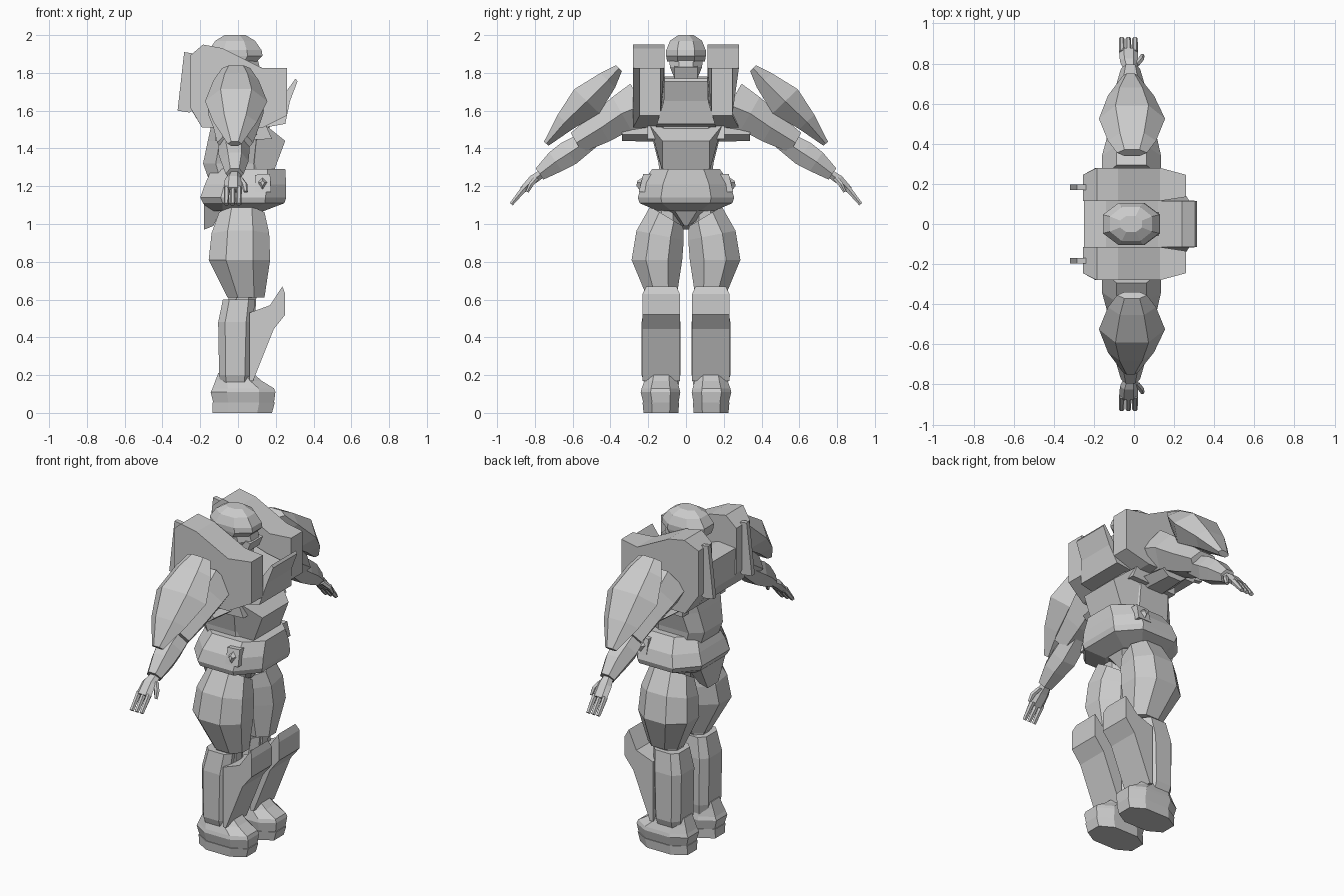
import bpy
import bmesh
from mathutils import Vector

cube = bpy.data.objects.get("Cube")
if cube:
    bpy.data.objects.remove(cube, do_unlink=True)

grey = bpy.data.materials.new("plain grey")
grey.use_nodes = True
grey.diffuse_color = (0.6, 0.6, 0.6, 1)
grey.node_tree.nodes["Principled BSDF"].inputs["Base Color"].default_value = grey.diffuse_color


def loft(name, rings, mirror=False):
    """Join equal-length point rings into a closed flat-shaded solid."""
    bm = bmesh.new()
    loops = [[bm.verts.new(point) for point in ring] for ring in rings]
    count = len(loops[0])
    for lower, upper in zip(loops, loops[1:]):
        for i in range(count):
            j = (i + 1) % count
            bm.faces.new((lower[i], lower[j], upper[j], upper[i]))
    bm.faces.new(loops[0][::-1])
    bm.faces.new(loops[-1])
    bmesh.ops.recalc_face_normals(bm, faces=bm.faces)
    mesh = bpy.data.meshes.new(name)
    bm.to_mesh(mesh)
    bm.free()
    mesh.materials.append(grey)
    obj = bpy.data.objects.new(name, mesh)
    bpy.context.collection.objects.link(obj)
    if mirror:
        modifier = obj.modifiers.new("mirror", "MIRROR")
        modifier.use_axis = (False, True, False)
        modifier.use_mirror_merge = False
    return obj


def ring(back, front, inner, outer, z, tilt=0, chamfer=0.28):
    """Level octagon; tilt raises its outer side."""
    cx = (front - back) * chamfer
    cy = (outer - inner) * chamfer
    outline = [(back + cx, inner), (front - cx, inner), (front, inner + cy),
               (front, outer - cy), (front - cx, outer), (back + cx, outer),
               (back, outer - cy), (back, inner + cy)]
    middle = (inner + outer) / 2
    return [(x, y, z + tilt * (y - middle)) for x, y in outline]


def column(name, sections, mirror=False, chamfer=0.28):
    loft(name, [ring(*section, chamfer=chamfer) for section in sections], mirror)


def centred(name, sections, chamfer=0.28):
    """Column across the middle: back, front, half width, height."""
    loft(name, [ring(b, f, -w, w, z, chamfer=chamfer) for b, f, w, z in sections])


def slab(name, profile, inner, outer, mirror=False):
    """Extrude a side profile; inner and outer map a point to its y."""
    loft(name, [[(x, inner(x, z), z) for x, z in profile],
                [(x, outer(x, z), z) for x, z in profile]], mirror)


def limb(name, stations):
    """Six-sided arm part: y, z, back, front, half thickness."""
    first, last = stations[0], stations[-1]
    along = Vector((0, last[0] - first[0], last[1] - first[1])).normalized()
    normal = Vector((0, -along.z, along.y))
    rings = []
    for y, z, back, front, thick in stations:
        inset = (front - back) * 0.25
        outline = [(back, 0), (back + inset, thick), (front - inset, thick),
                   (front, 0), (front - inset, -thick), (back + inset, -thick)]
        rings.append([Vector((x, y, z)) + normal * t for x, t in outline])
    loft(name, rings, True)


# Head and helmet
centred("face", [(-.08, .07, .06, 1.68), (-.08, .09, .06, 1.77),
                 (-.08, .115, .085, 1.83), (-.1, .1, .09, 1.89)])
centred("helmet", [(-.14, .1, .1, 1.86), (-.15, .13, .105, 1.89),
                   (-.155, .125, .105, 1.92), (-.12, .09, .085, 1.97),
                   (-.07, .04, .04, 2.0)])
slab("face_guard", [(.06, 1.76), (.1, 1.77), (.125, 1.83), (.06, 1.84)],
     lambda x, z: -.06, lambda x, z: .06)

# Chest and raised collar
slab("chest", [(-.19, 1.51), (-.245, 1.6), (-.25, 1.77), (-.14, 1.78),
               (.12, 1.7), (.24, 1.68), (.305, 1.77), (.315, 1.755),
               (.275, 1.65), (.25, 1.53), (.14, 1.51)],
     lambda x, z: -.115 - max(0, 1.66 - z) * .3,
     lambda x, z: .115 + max(0, 1.66 - z) * .3)

# Shoulder blocks and back fins
slab("shoulder_block", [(-.19, 1.51), (-.255, 1.62), (-.255, 1.89), (-.185, 1.95),
                        (-.08, 1.93), (.13, 1.825), (.26, 1.825),
                        (.26, 1.575), (.13, 1.51)],
     lambda x, z: .115 + (.02 if x > .2 else 0),
     lambda x, z: .245 if abs(x) > .2 else .28, True)
slab("back_fin", [(-.22, 1.62), (-.255, 1.59), (-.32, 1.6), (-.285, 1.91), (-.22, 1.9)],
     lambda x, z: .17, lambda x, z: .198, True)

# Waist and belly plate
centred("torso", [(-.16, .15, .14, 1.25), (-.185, .15, .145, 1.32),
                  (-.16, .16, .175, 1.44), (-.14, .17, .205, 1.53)], .2)
slab("belly_plate", [(.05, 1.5), (.15, 1.52), (.25, 1.44), (.19, 1.28), (.05, 1.27)],
     lambda x, z: -.19 if z > 1.48 else -.125,
     lambda x, z: .19 if z > 1.48 else .125)
slab("chest_rim", [(-.12, 1.44), (-.12, 1.52), (.15, 1.52), (.18, 1.45)],
     lambda x, z: -.205, lambda x, z: .205)

# Belt, pelvis and rear flap
centred("belt", [(-.15, .14, .15, 1.07), (-.185, .245, .245, 1.11),
                 (-.2, .255, .255, 1.14), (-.175, .255, .235, 1.21),
                 (-.14, .25, .18, 1.29)], .24)
centred("pelvis", [(-.1, .09, .02, .99), (-.14, .14, .15, 1.08), (-.14, .14, .15, 1.14)])
slab("rear_flap", [(-.18, 1.12), (-.18, .97), (-.13, .99), (-.08, 1.1)],
     lambda x, z: -.05 - (z - .97) * .5, lambda x, z: .05 + (z - .97) * .5)
slab("belt_box", [(.09, 1.17), (.09, 1.26), (.17, 1.265), (.175, 1.17)],
     lambda x, z: .15, lambda x, z: .25 - (z - 1.17) * .25, True)
loft("belt_stud", [[(.105, .235, 1.22), (.13, .245, 1.18), (.155, .235, 1.22), (.13, .225, 1.25)],
                   [(.12, .26, 1.22), (.13, .262, 1.2), (.14, .26, 1.22), (.13, .255, 1.23)]], True)

# Arms: shoulder, shield plate, forearm
limb("armpit", [(.15, 1.475, -.11, .11, .04), (.34, 1.475, -.09, .08, .035)])
limb("upper_arm", [(.23, 1.63, -.16, .135, .13), (.34, 1.585, -.16, .135, .1),
                   (.45, 1.51, -.13, .11, .085), (.58, 1.43, -.11, .08, .06)])
limb("arm_shield", [(.355, 1.825, -.085, .065, .022), (.415, 1.76, -.13, .11, .055),
                    (.525, 1.65, -.175, .155, .092), (.64, 1.54, -.13, .1, .055),
                    (.74, 1.425, -.055, .02, .016)])
limb("forearm", [(.49, 1.46, -.1, .06, .05), (.62, 1.375, -.105, .06, .068),
                 (.69, 1.33, -.09, .055, .06), (.775, 1.265, -.065, .03, .036)])

# Hands
limb("palm", [(.765, 1.265, -.05, .015, .022), (.81, 1.235, -.07, .02, .024),
              (.865, 1.18, -.075, .02, .018)])
for number in range(3):
    start = -.075 + number * .033
    limb("finger_%d" % (number + 1),
         [(.855, 1.19, start, start + .03, .016),
          (.925, 1.105, start, start + .027, .01)])
limb("thumb", [(.79, 1.245, -.01, .025, .014), (.82, 1.21, .015, .05, .013),
               (.84, 1.17, .03, .052, .008)])

# Legs
column("thigh", [(-.1, .14, .015, .19, 1.04, .6), (-.14, .165, .012, .262, .94, .2),
                 (-.155, .17, .02, .288, .81), (-.055, .14, .05, .205, .61)], True)
column("hip_joint", [(-.08, .1, .03, .17, .98), (-.08, .1, .03, .17, 1.12)], True)
column("knee_joint", [(-.05, .09, .06, .19, .5), (-.05, .1, .06, .19, .66)], True)
column("shin", [(-.09, .065, .04, .215, .14), (-.1, .07, .03, .235, .2),
                (-.105, .08, .03, .235, .48), (-.08, .09, .045, .215, .6)], True, .2)
slab("knee_guard", [(.235, .67), (.25, .63), (.25, .52), (.19, .445),
                    (.08, .17), (.06, .17), (.06, .53), (.17, .57)],
     lambda x, z: .05 if z > .65 else .033,
     lambda x, z: .21 if z > .65 else .23, True)

# Boots
column("sole", [(-.135, .18, .04, .225, 0), (-.135, .195, .037, .23, .055)], True, .25)
column("boot", [(-.13, .19, .04, .225, .05), (-.145, .198, .03, .24, .11),
                (-.135, .19, .035, .235, .13), (-.12, .125, .045, .22, .17),
                (-.105, .08, .05, .21, .21)], True, .25)
